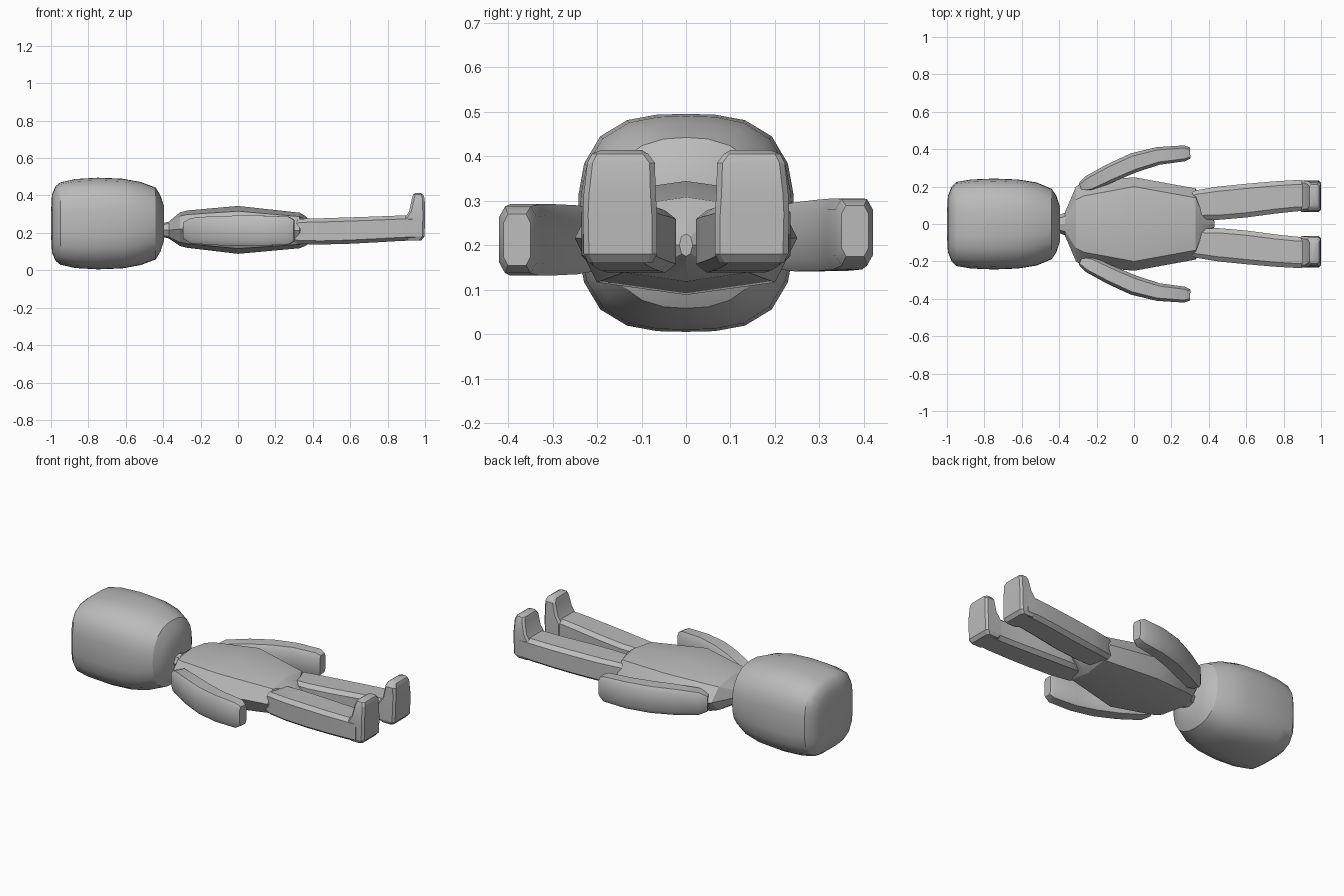
import bpy, bmesh, math

if "Cube" in bpy.data.objects:
    bpy.data.objects.remove(bpy.data.objects["Cube"])

mat = bpy.data.materials.new("plain grey")
mat.diffuse_color = (0.5, 0.5, 0.5, 1)
mat.use_nodes = True
mat.node_tree.nodes["Principled BSDF"].inputs["Base Color"].default_value = mat.diffuse_color


def loft(name, rings, angle, mirror=False):
    """Skin a list of equal-length vertex rings and cap both ends."""
    bm = bmesh.new()
    loops = [[bm.verts.new(p) for p in ring] for ring in rings]
    n = len(loops[0])
    for a, b in zip(loops, loops[1:]):
        for i in range(n):
            j = (i + 1) % n
            bm.faces.new((a[i], a[j], b[j], b[i]))
    bm.faces.new(loops[0])
    bm.faces.new(loops[-1])
    if mirror:
        bmesh.ops.scale(bm, vec=(1, -1, 1), verts=bm.verts)
    bmesh.ops.recalc_face_normals(bm, faces=bm.faces)
    me = bpy.data.meshes.new(name)
    bm.to_mesh(me)
    bm.free()
    me.materials.append(mat)
    ob = bpy.data.objects.new(name, me)
    bpy.context.collection.objects.link(ob)
    bpy.ops.object.select_all(action='DESELECT')
    ob.select_set(True)
    bpy.context.view_layer.objects.active = ob
    bpy.ops.object.shade_smooth_by_angle(angle=math.radians(angle))
    return ob


def rounded(x, hy, hz, p, cz=0.25, n=24):
    """Superellipse ring across the x axis."""
    ring = []
    for i in range(n):
        a = 2 * math.pi * i / n
        c, s = math.cos(a), math.sin(a)
        k = (abs(c) ** p + abs(s) ** p) ** (-1 / p)
        ring.append((x, hy * c * k, cz + hz * s * k))
    return ring


def bevel_box(c, u, w, h, b=0.2):
    """Eight-sided ring: centre c, in-plane side direction u, width w, z height h."""
    pts = [(1, 1 - 2 * b), (1 - 2 * b, 1), (2 * b - 1, 1), (-1, 1 - 2 * b),
           (-1, 2 * b - 1), (2 * b - 1, -1), (1 - 2 * b, -1), (1, 2 * b - 1)]
    return [(c[0] + u[0] * s * w / 2, c[1] + u[1] * s * w / 2, c[2] + t * h / 2)
            for s, t in pts]


# Head: rounded block with a domed crown and a narrowing jaw
head = [(-1.0, .06, .06, 3.2), (-.995, .15, .155, 3.5), (-.975, .2, .2, 3.5),
        (-.95, .225, .22, 3.3), (-.87, .238, .238, 3.1), (-.75, .243, .245, 3),
        (-.62, .238, .24, 2.9), (-.52, .222, .222, 2.7), (-.44, .188, .192, 2.4),
        (-.415, .15, .15, 2.2), (-.395, .09, .09, 2)]
loft("head", [rounded(*h) for h in head], 32)

# Torso: faceted body, widest at the waist, running from neck to crotch
torso = [(-.41, .03, .045, .035, .215), (-.37, .04, .06, .045, .215),
         (-.31, .13, .2, .09, .22), (-.27, .15, .225, .1, .22),
         (0, .2, .25, .128, .216), (.33, .14, .19, .095, .213),
         (.36, .07, .12, .08, .21), (.43, .01, .015, .025, .2)]
rings = []
for x, ty, hy, hz, cz in torso:
    rings.append([(x, hy, cz), (x, ty, cz + hz * .78), (x, 0, cz + hz),
                  (x, -ty, cz + hz * .78), (x, -hy, cz), (x, -ty, cz - hz * .78),
                  (x, 0, cz - hz), (x, ty, cz - hz * .78)])
loft("torso", rings, 20)

# Arms: (x, y) path with width and height, curving outward to the hand
arm = [(-.285, .195, .05, .09), (-.24, .215, .09, .135), (-.12, .275, .1, .155),
       (0, .328, .105, .16), (.13, .364, .095, .16), (.27, .378, .085, .15),
       (.3, .38, .06, .115)]
for side, mirror, lift in (("left", False, .02), ("right", True, 0)):
    rings = []
    for i, (x, y, w, h) in enumerate(arm):
        a, b = arm[max(i - 1, 0)], arm[min(i + 1, len(arm) - 1)]
        d = math.hypot(b[0] - a[0], b[1] - a[1])
        u = (-(b[1] - a[1]) / d, (b[0] - a[0]) / d)
        rings.append(bevel_box((x, y, .212 + lift * i / 6), u, w, h, .16))
    loft(side + "_arm", rings, 35, mirror)

# Legs: x, inner y, outer y, bottom z, top z
leg = [(.26, .06, .14, .16, .25), (.33, .025, .18, .14, .275),
       (.45, .022, .2, .138, .278), (.6, .035, .215, .142, .283),
       (.75, .055, .228, .15, .288), (.87, .068, .235, .157, .293),
       (.95, .07, .232, .16, .29)]
# Foot: z, heel-side x range and y range, stacked upward to the toes
foot = [(.16, .9, .98, .075, .22), (.18, .885, .997, .065, .23),
        (.27, .885, 1.0, .065, .232), (.315, .915, 1.0, .068, .23),
        (.385, .93, .998, .07, .222), (.405, .937, .99, .085, .212),
        (.414, .95, .975, .1, .19)]
for side, mirror in (("left", False), ("right", True)):
    loft(side + "_leg", [bevel_box((x, (a + b) / 2, (lo + hi) / 2), (0, 1), b - a,
                                   hi - lo, .14) for x, a, b, lo, hi in leg], 35, mirror)
    rings = []
    for z, x0, x1, y0, y1 in foot:
        c = .012
        rings.append([(x0, y0 + c, z), (x0 + c, y0, z), (x1 - c, y0, z), (x1, y0 + c, z),
                      (x1, y1 - c, z), (x1 - c, y1, z), (x0 + c, y1, z), (x0, y1 - c, z)])
    loft(side + "_foot", rings, 25, mirror)
